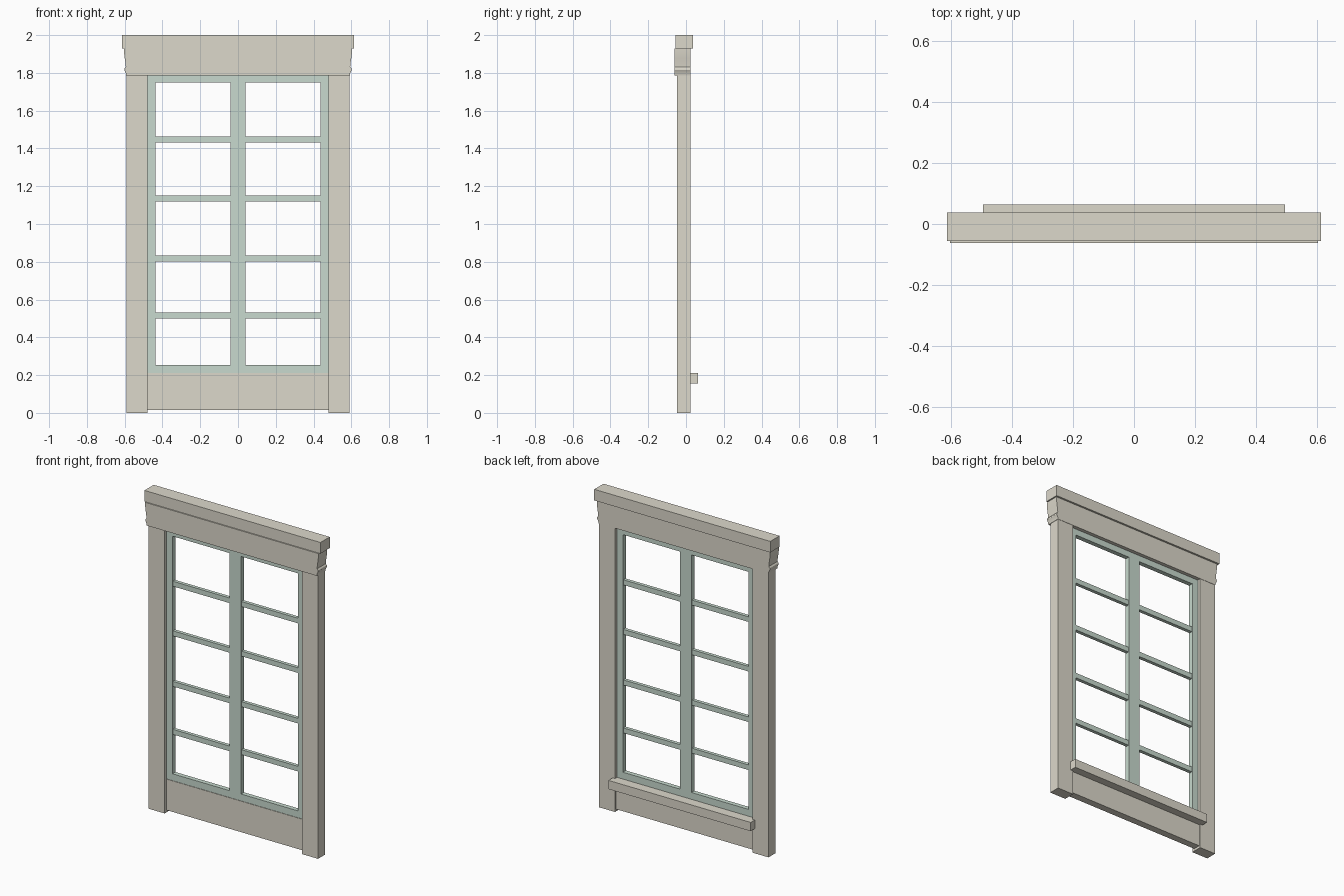
import bpy, bmesh

if "Cube" in bpy.data.objects:
    bpy.data.objects.remove(bpy.data.objects["Cube"])

TRIM = bpy.data.materials.new("trim_paint")
TRIM.diffuse_color = (0.72, 0.69, 0.60, 1)
TRIM.use_nodes = True
TRIM.node_tree.nodes["Principled BSDF"].inputs["Base Color"].default_value = TRIM.diffuse_color
SASH = bpy.data.materials.new("sash_paint")
SASH.diffuse_color = (0.58, 0.70, 0.62, 1)
SASH.use_nodes = True
SASH.node_tree.nodes["Principled BSDF"].inputs["Base Color"].default_value = SASH.diffuse_color


def make(name, bm, mat):
    bmesh.ops.recalc_face_normals(bm, faces=bm.faces[:])
    me = bpy.data.meshes.new(name)
    bm.to_mesh(me)
    bm.free()
    me.materials.append(mat)
    ob = bpy.data.objects.new(name, me)
    bpy.context.collection.objects.link(ob)
    return ob


def prism(name, outline, y0, y1, mat):
    """Extrude an x-z outline from y0 to y1."""
    bm = bmesh.new()
    face = bm.faces.new([bm.verts.new((x, y0, z)) for x, z in outline])
    ext = bmesh.ops.extrude_face_region(bm, geom=[face])["geom"]
    verts = [v for v in ext if isinstance(v, bmesh.types.BMVert)]
    bmesh.ops.translate(bm, verts=verts, vec=(0, y1 - y0, 0))
    return make(name, bm, mat)


def box(name, x0, x1, y0, y1, z0, z1, mat):
    return prism(name, [(x0, z0), (x1, z0), (x1, z1), (x0, z1)], y0, y1, mat)


def ring(name, outer, inner, y0, y1, mat):
    """Mitred rectangular frame; rectangles are x0, x1, z0, z1."""
    bm = bmesh.new()

    def loop(r, y):
        return [bm.verts.new((x, y, z)) for x, z in
                ((r[0], r[2]), (r[1], r[2]), (r[1], r[3]), (r[0], r[3]))]
    loops = [loop(outer, y0), loop(inner, y0), loop(inner, y1), loop(outer, y1)]
    for a, b in zip(loops, loops[1:] + loops[:1]):
        for i in range(4):
            j = (i + 1) % 4
            bm.faces.new((a[i], a[j], b[j], b[i]))
    return make(name, bm, mat)


# Side posts, apron panel and back sill
for side, s in (("left", -1), ("right", 1)):
    x0, x1 = sorted((s * 0.478, s * 0.59))
    box(f"{side}_post", x0, x1, -0.047, 0.023, 0, 1.79, TRIM)
box("apron_panel", -0.478, 0.478, -0.03, 0.015, 0.015, 0.21, TRIM)
box("back_sill", -0.495, 0.495, 0.015, 0.064, 0.155, 0.21, TRIM)

# Header with moulded ends, and its cap
half = [(0.592, 1.787), (0.594, 1.80), (0.602, 1.815), (0.601, 1.823),
        (0.594, 1.832), (0.596, 1.855), (0.600, 1.88), (0.603, 1.905), (0.604, 1.93)]
header = prism("header", half + [(-x, z) for x, z in reversed(half)], -0.062, 0.025, TRIM)
box("header_cap", -0.613, 0.613, -0.055, 0.037, 1.93, 2.0, TRIM)

# Two casement sashes with glazing bars
for side, s in (("left", -1), ("right", 1)):
    ox = sorted((0, s * 0.478))
    ix = sorted((s * 0.04, s * 0.437))
    ring(f"{side}_sash", (*ox, 0.21, 1.787), (*ix, 0.253, 1.748), -0.027, 0.002, SASH)
    for n, z in enumerate((0.515, 0.817, 1.135, 1.447)):
        box(f"{side}_glazing_bar_{n + 1}", *ix, -0.023, -0.001, z - 0.016, z + 0.016, SASH)

# Smooth the moulded ends only
bpy.context.view_layer.objects.active = header
header.select_set(True)
bpy.ops.object.shade_smooth_by_angle(angle=0.5)
